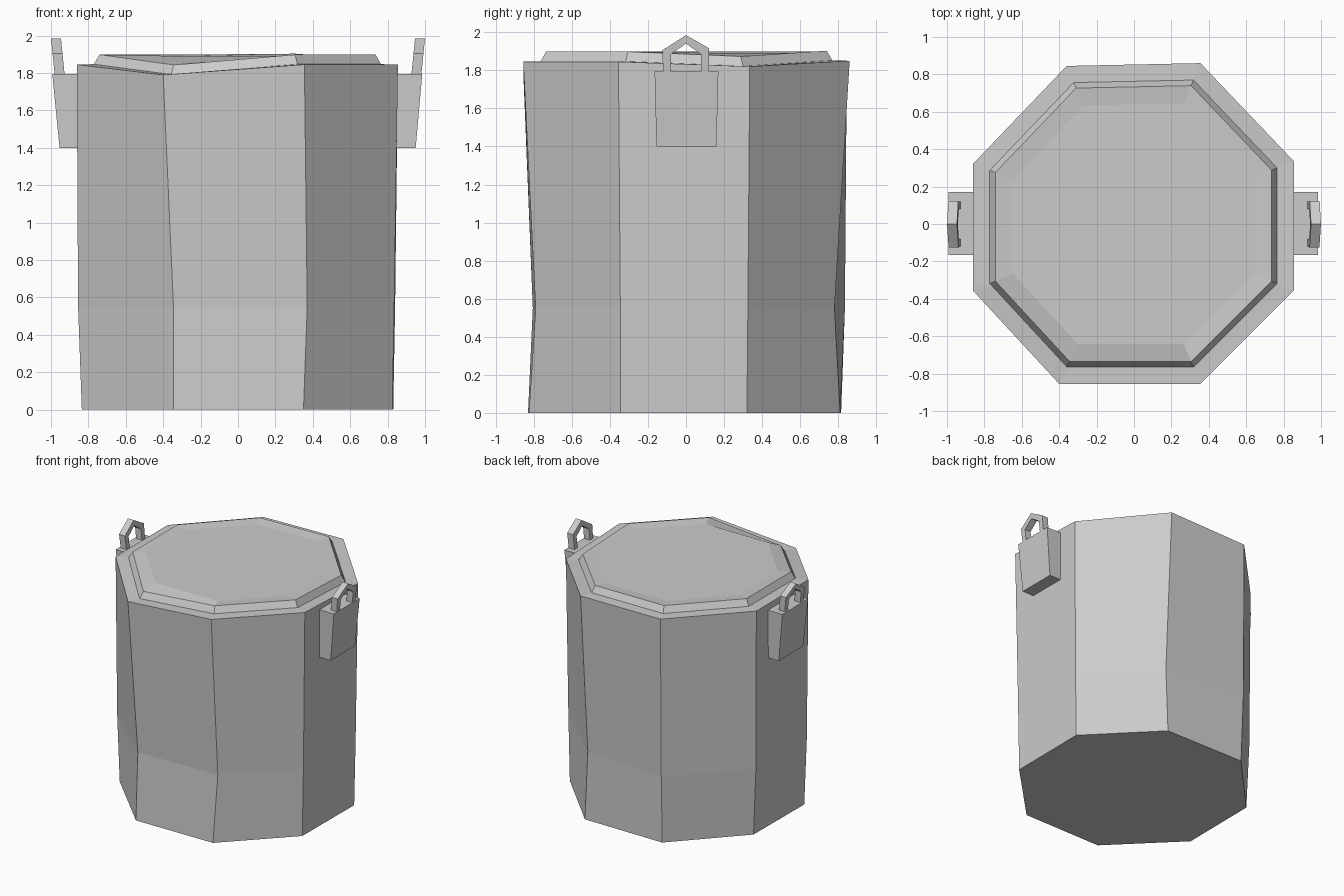
import bpy, bmesh

if "Cube" in bpy.data.objects:
    bpy.data.objects.remove(bpy.data.objects["Cube"])

# Octagon outlines, counter-clockwise from the front-left corner
BASE = [(-.345, -.83), (.35, -.825), (.825, -.345), (.83, .32),
        (.35, .81), (-.355, .815), (-.83, .31), (-.835, -.34)]
WAIST = [(-.345, -.805), (.37, -.79), (.835, -.345), (.84, .325),
         (.345, .78), (-.36, .835), (-.855, .315), (-.855, -.345)]
RIM = [(-.40, -.855), (.355, -.855), (.855, -.355), (.855, .335),
       (.355, .86), (-.36, .845), (-.862, .32), (-.862, -.355)]
# The rim is dented at two corners
RIM_Z = [1.79, 1.845, 1.845, 1.82, 1.85, 1.845, 1.845, 1.845]


def ring(outline, z, scale=1.0):
    zs = z if isinstance(z, list) else [z] * len(outline)
    return [(x * scale, y * scale, h) for (x, y), h in zip(outline, zs)]


def loft(name, rings, cap_start=False, cap_end=False, closed=False):
    """Skin a stack of equal-length rings; closed joins last to first."""
    bm = bmesh.new()
    loops = [[bm.verts.new(p) for p in r] for r in rings]
    pairs = list(zip(loops, loops[1:]))
    if closed:
        pairs.append((loops[-1], loops[0]))
    n = len(loops[0])
    for a, b in pairs:
        for i in range(n):
            j = (i + 1) % n
            bm.faces.new((a[i], a[j], b[j], b[i]))
    if cap_start:
        bm.faces.new(loops[0][::-1])
    if cap_end:
        bm.faces.new(loops[-1])
    bmesh.ops.recalc_face_normals(bm, faces=bm.faces)
    me = bpy.data.meshes.new(name)
    bm.to_mesh(me)
    bm.free()
    ob = bpy.data.objects.new(name, me)
    bpy.context.collection.objects.link(ob)
    return ob


# Barrel with a flat rim
loft("barrel", [ring(BASE, 0), ring(WAIST, .55), ring(RIM, RIM_Z),
                ring(RIM, [z + .002 for z in RIM_Z], .895)], cap_start=True)

# Raised lid with a bevelled edge and a level centre
loft("lid", [ring(RIM, RIM_Z, .895),
             ring(RIM, [z + .053 for z in RIM_Z], .86),
             ring(RIM, 1.89, .75)], cap_end=True)

# Side brackets with a pointed carrying loop on each
for side, s, off in (("right", 1, 0), ("left", -1, .008)):
    def rect(x0, x1, y0, y1, z):
        return [(s * x0, y0, z), (s * x1, y0, z), (s * x1, y1, z), (s * x0, y1, z)]

    loft(side + "_bracket",
         [rect(.80, .95 + off / 2, -.155, .16, 1.40),
          rect(.80, .985 + off, -.165, .17, 1.795)],
         cap_start=True, cap_end=True)

    # Arch sections: outer and inner points of the loop, leaning outwards
    outer = [(-.12, 1.79), (-.125, 1.905), (0, 1.985), (.122, 1.915), (.12, 1.79)]
    inner = [(-.08, 1.79), (-.08, 1.885), (0, 1.94), (.08, 1.885), (.08, 1.79)]
    sections = []
    for (yo, zo), (yi, zi) in zip(outer, inner):
        lo, li = (zo - 1.79) * .1, (zi - 1.79) * .1
        sections.append([(s * (.927 + lo), yo, zo), (s * (.98 + lo), yo, zo),
                         (s * (.98 + li), yi, zi), (s * (.927 + li), yi, zi)])
    loft(side + "_handle_loop", sections, cap_start=True, cap_end=True)
